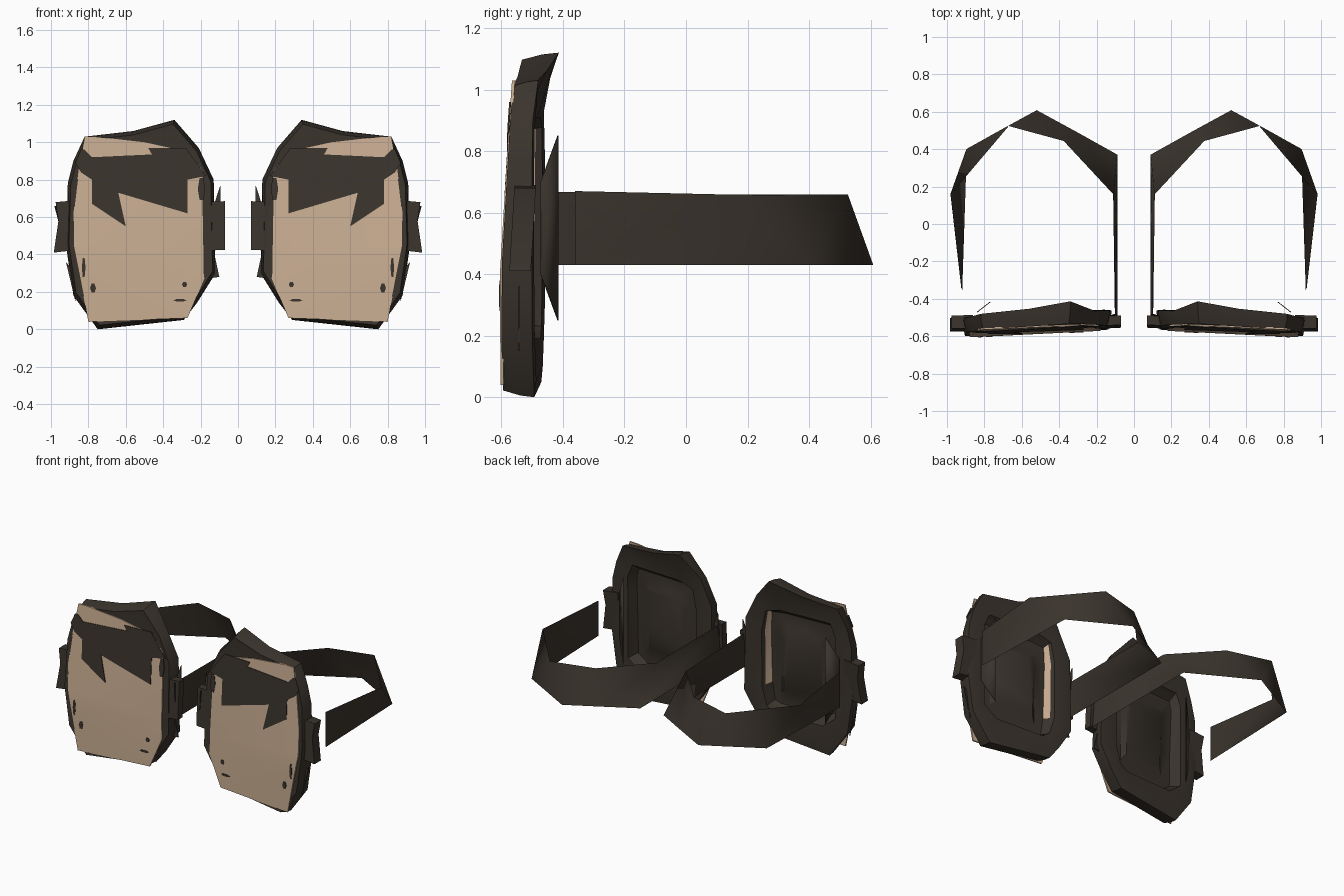
import bpy, bmesh

if "Cube" in bpy.data.objects:
    bpy.data.objects.remove(bpy.data.objects["Cube"])


def material(name, rgb):
    m = bpy.data.materials.new(name)
    m.use_nodes = True
    colour = (*rgb, 1)
    m.diffuse_color = colour
    bsdf = m.node_tree.nodes["Principled BSDF"]
    bsdf.inputs["Base Color"].default_value = colour
    bsdf.inputs["Roughness"].default_value = 0.9
    return m


DARK = material("dark brown", (0.043, 0.034, 0.026))
TAN = material("tan", (0.60, 0.43, 0.295))


def front(x, z):
    # gently slanted front surface shared by all pad layers
    return -0.605 + 0.05 * max(0, 0.85 - x) + 0.06 * max(0, z - 0.4)


def back(x, z):
    # rear of the padding, with the top peak swept backwards
    return -0.45 - 0.05 * x + 0.06 * max(0, z - 1.0) / 0.12


def clamp(v, mid, half):
    return max(mid - half, min(mid + half, v))


def finish(name, bm, mats, closed=True):
    # smooth shading with the sharper folds kept
    if closed:
        bmesh.ops.recalc_face_normals(bm, faces=bm.faces)
    for f in bm.faces:
        f.smooth = True
    for e in bm.edges:
        e.smooth = e.calc_face_angle(0) < 0.6
    me = bpy.data.meshes.new(name)
    bm.to_mesh(me)
    bm.free()
    for m in mats:
        me.materials.append(m)
    ob = bpy.data.objects.new(name, me)
    bpy.context.collection.objects.link(ob)
    ob.modifiers.new("other_side", "MIRROR").use_mirror_merge = False
    return ob


def plate(name, outline, offset, thick, mat):
    # flat outline laid on the front surface and given thickness
    bm = bmesh.new()
    bm.faces.new([bm.verts.new((x, 0, z)) for x, z in outline])
    bmesh.ops.bisect_plane(bm, geom=bm.verts[:] + bm.edges[:] + bm.faces[:],
                           plane_co=(0, 0, 0.4), plane_no=(0, 0, 1))
    for v in bm.verts:
        v.co.y = front(v.co.x, v.co.z) + offset
    ext = bmesh.ops.extrude_face_region(bm, geom=bm.faces[:], use_keep_orig=True)
    for v in ext["geom"]:
        if isinstance(v, bmesh.types.BMVert):
            v.co.y += thick
    return finish(name, bm, [mat])


# padded shell: rings from the front edge round to a squarish hollow at the back
outline = [(0.34, 1.12), (0.56, 1.06), (0.82, 1.03), (0.88, 0.9), (0.91, 0.78),
           (0.92, 0.45), (0.88, 0.18), (0.75, 0.0), (0.29, 0.05), (0.22, 0.14),
           (0.12, 0.3), (0.13, 0.8), (0.21, 0.97)]
# scale, depth from front to back, half width and half height limits
rings = [(0.9, 0.09, 1, 1), (0.96, 0.04, 1, 1), (0.99, 0.55, 1, 1), (1, 0.95, 1, 1),
         (0.9, 1, 1, 1), (0.78, 0.95, 0.27, 0.36), (0.77, 0.7, 0.26, 0.35),
         (0.74, 0.3, 0.24, 0.32), (0.6, 0.3, 0.17, 0.24), (0.55, 0.5, 0.14, 0.2)]
bm = bmesh.new()
loops = []
for s, t, w, h in rings:
    loop = []
    for x, z in outline:
        x = clamp(0.52 + s * (x - 0.52), 0.52, w)
        z = clamp(0.55 + s * (z - 0.55), 0.55, h)
        loop.append(bm.verts.new((x, (1 - t) * front(x, z) + t * back(x, z), z)))
    loops.append(loop)
for k, (a, b) in enumerate(zip(loops, loops[1:])):
    for i in range(len(a)):
        j = (i + 1) % len(a)
        f = bm.faces.new((a[i], a[j], b[j], b[i]))
        c = f.calc_center_median()
        f.material_index = int(k == 6 and c.x < 0.3 and c.z > 0.5 and c.z < 0.85)
bm.faces.new(loops[0])
bm.faces.new(loops[-1])
finish("pad_shell", bm, [DARK, TAN])

# hard front plate
plate("front_plate",
      [(0.80, 0.04), (0.27, 0.06), (0.18, 0.27), (0.19, 0.85), (0.27, 0.95),
       (0.50, 1.0), (0.76, 1.03), (0.82, 1.03), (0.85, 0.87), (0.88, 0.62),
       (0.88, 0.45), (0.85, 0.3)], 0, 0.01, TAN)

# ragged dark patch across the upper plate
plate("upper_patch",
      [(0.87, 0.89), (0.84, 0.96), (0.82, 0.96), (0.78, 0.92), (0.46, 0.935),
       (0.48, 0.97), (0.28, 0.97),
       (0.17, 0.82), (0.27, 0.8), (0.27, 0.62), (0.64, 0.73), (0.60, 0.55),
       (0.78, 0.67), (0.78, 0.8), (0.84, 0.84)], -0.004, 0.006, DARK)

# small dark marks on the plate
for n, (x, z, w, h) in enumerate([(0.775, 0.22, 0.016, 0.024), (0.285, 0.24, 0.014, 0.014),
                                  (0.31, 0.155, 0.035, 0.007), (0.825, 0.33, 0.01, 0.05),
                                  (0.195, 0.75, 0.02, 0.06)]):
    plate(f"plate_mark_{n + 1}",
          [(x - w, z), (x - w / 2, z + h), (x + w / 2, z + h), (x + w, z),
           (x + w / 2, z - h), (x - w / 2, z - h)], -0.003, 0.005, DARK)

# strap mounts on both edges
plate("outer_mount", [(0.86, 0.69), (0.975, 0.68), (0.96, 0.58), (0.985, 0.41),
                      (0.9, 0.42), (0.86, 0.45)], 0.03, 0.07, DARK)
plate("inner_mount", [(0.07, 0.685), (0.18, 0.68), (0.18, 0.42), (0.07, 0.425)],
      0.01, 0.05, DARK)

# loose torn slivers along the edges
for n, pts in enumerate([[(0.92, 0.36), (0.87, 0.15), (0.86, 0.3)],
                         [(0.095, 0.77), (0.09, 0.6), (0.13, 0.66)],
                         [(0.10, 0.28), (0.13, 0.42), (0.17, 0.27)]]):
    plate(f"edge_sliver_{n + 1}", pts, 0.06, 0.006, DARK)

# fin at the back of the outer edge
bm = bmesh.new()
bm.faces.new([bm.verts.new(p) for p in [(0.77, -0.415, 0.85), (0.84, -0.47, 0.7),
                                        (0.84, -0.47, 0.4), (0.77, -0.415, 0.25)]])
fin = finish("back_fin", bm, [DARK], False)
fin.modifiers.new("thickness", "SOLIDIFY").thickness = 0.004

# leg strap: a twisted band folded along diagonals between its two edges
upper = [(0.92, -0.36), (0.98, 0.16), (0.67, 0.525), (0.375, 0.445), (0.11, 0.16), (0.1, -0.55)]
lower = [(0.92, -0.36), (0.895, 0.4), (0.52, 0.607), (0.3, 0.487), (0.09, 0.37), (0.09, -0.55)]
bm = bmesh.new()
top = [bm.verts.new((x, y, 0.67 - 0.012 * (y > 0))) for x, y in upper]
low = [bm.verts.new((x, y, 0.43)) for x, y in lower]
for i in range(len(top) - 1):
    bm.faces.new((top[i], top[i + 1], low[i]))
    bm.faces.new((top[i + 1], low[i + 1], low[i]))
strap = finish("leg_strap", bm, [DARK], False)
solid = strap.modifiers.new("thickness", "SOLIDIFY")
solid.thickness = 0.003
solid.offset = 0
solid.use_rim = False
